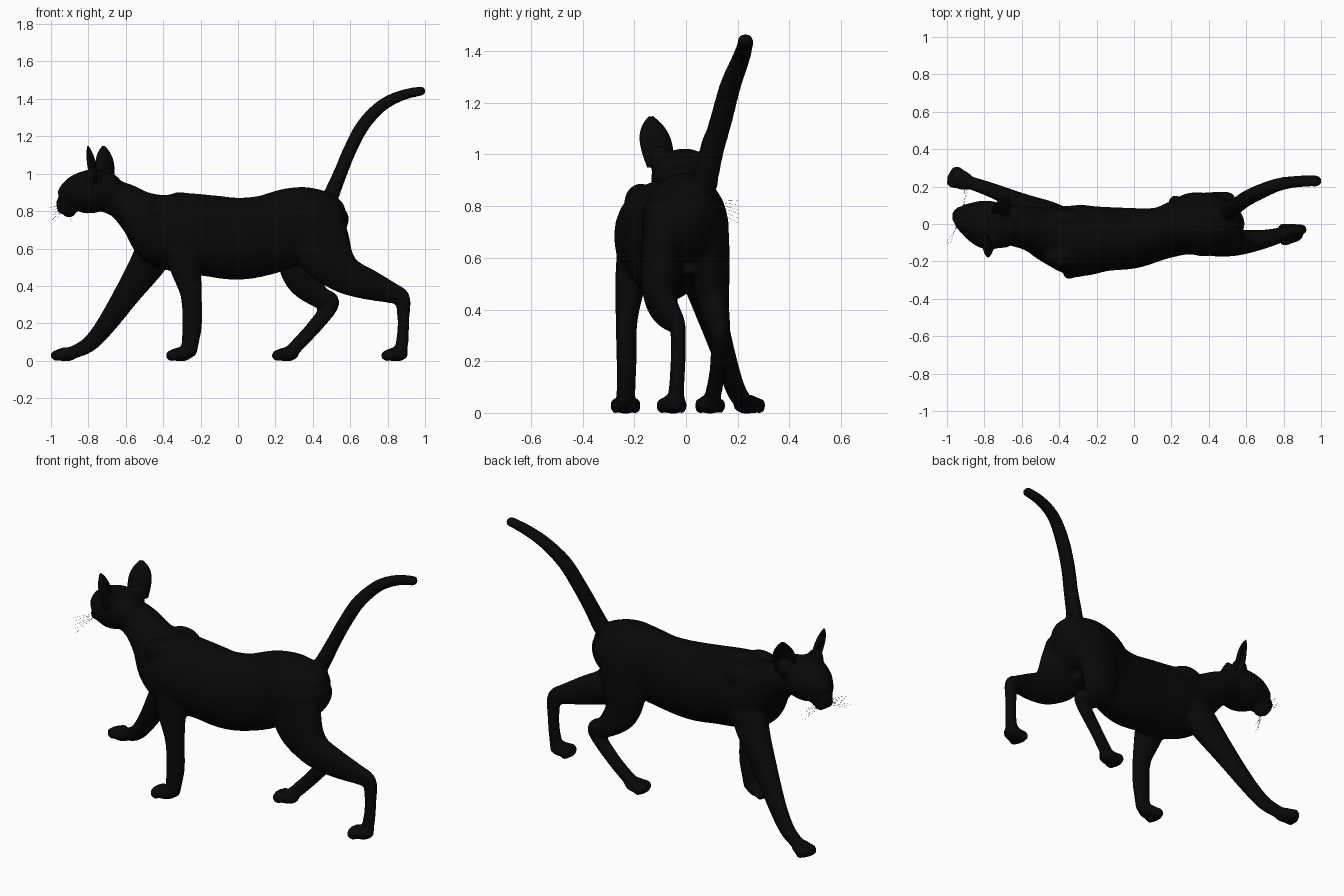
import bpy, bmesh, math
from mathutils import Vector, Matrix

cube = bpy.data.objects.get("Cube")
if cube:
    bpy.data.objects.remove(cube, do_unlink=True)

black = bpy.data.materials.new("black_fur")
black.use_nodes = True
colour = (0.0025, 0.0025, 0.0025, 1)
black.diffuse_color = colour
bsdf = next(n for n in black.node_tree.nodes if n.type == 'BSDF_PRINCIPLED')
bsdf.inputs["Base Color"].default_value = colour

SIDES, STEPS = 24, 5


def spline(pts):
    """Catmull-Rom samples through (x, y, z, side radius, height radius)."""
    p = [pts[0]] + list(pts) + [pts[-1]]
    out = []
    for i in range(1, len(p) - 2):
        for k in range(STEPS):
            t = k / STEPS
            out.append([0.5 * (2 * b + (c - a) * t + (2 * a - 5 * b + 4 * c - d) * t * t
                               + (3 * b - a - 3 * c + d) * t ** 3)
                        for a, b, c, d in zip(*p[i - 1:i + 3])])
    return out + [list(pts[-1])]


def tube(bm, pts):
    """Loft elliptical rings along a path and close it with rounded ends."""
    s = spline(pts)
    pos = [Vector(q[:3]) for q in s]
    n = len(s)
    rings = []
    for i in range(n):
        t = (pos[min(i + 1, n - 1)] - pos[max(i - 1, 0)]).normalized()
        side = Vector((0, 1, 0))
        side = (side - t * side.dot(t)).normalized()
        rings.append((pos[i], t, side, t.cross(side), s[i][3], s[i][4]))

    def dome(ring, sign):
        c, t, a, b, ra, rb = ring
        r = min(ra, rb) * 0.7
        return [(c + t * sign * r * math.sin(k), t, a, b, ra * math.cos(k), rb * math.cos(k))
                for k in (0.45, 0.9, 1.3)]

    rings = dome(rings[0], -1)[::-1] + rings + dome(rings[-1], 1)
    loops = []
    for c, t, a, b, ra, rb in rings:
        loops.append([bm.verts.new(c + a * ra * math.cos(w) + b * rb * math.sin(w))
                      for w in (math.tau * j / SIDES for j in range(SIDES))])
    for u, v in zip(loops, loops[1:]):
        for j in range(SIDES):
            k = (j + 1) % SIDES
            bm.faces.new((u[j], u[k], v[k], v[j]))
    bm.faces.new(loops[0][::-1])
    bm.faces.new(loops[-1])


def blob(bm, centre, size, turn=0):
    m = Matrix.Translation(centre) @ Matrix.Rotation(turn, 4, 'Z') @ Matrix.Diagonal((*size, 1))
    bmesh.ops.create_uvsphere(bm, u_segments=20, v_segments=12, radius=1, matrix=m)


def paw(bm, x, y, turn=0):
    """Flat pad with four toes pointing to -x."""
    blob(bm, (x, y, 0.034), (0.066, 0.053, 0.038), turn)
    for k in (-1.5, -0.5, 0.5, 1.5):
        off = Matrix.Rotation(turn, 3, 'Z') @ Vector((-0.052 + abs(k) * 0.009, k * 0.027, 0))
        blob(bm, Vector((x, y, 0.028)) + off, (0.034, 0.019, 0.031), turn)


def finish(name, bm):
    bmesh.ops.recalc_face_normals(bm, faces=bm.faces)
    me = bpy.data.meshes.new(name)
    bm.to_mesh(me)
    bm.free()
    me.materials.append(black)
    ob = bpy.data.objects.new(name, me)
    bpy.context.collection.objects.link(ob)
    return ob


def apply_and_smooth(ob):
    bpy.ops.object.select_all(action='DESELECT')
    ob.select_set(True)
    bpy.context.view_layer.objects.active = ob
    for m in list(ob.modifiers):
        bpy.ops.object.modifier_apply(modifier=m.name)
    bpy.ops.object.shade_smooth()


bm = bmesh.new()
# Torso and neck
tube(bm, [(-.72, 0, .89, .1, .09), (-.62, -.012, .855, .112, .1), (-.53, -.03, .79, .125, .128),
          (-.42, -.06, .717, .162, .198), (-.3, -.087, .685, .192, .215), (-.15, -.08, .668, .172, .218),
          (0, -.075, .652, .162, .22), (.15, -.048, .673, .14, .213), (.28, -.01, .718, .155, .205),
          (.38, -.005, .728, .168, .2), (.455, 0, .725, .15, .175), (.5, 0, .7, .1, .13)])
# Shoulder blades
for y in (-.175, .02):
    blob(bm, (-.37, y, .81), (.11, .065, .078))
# Head, turned slightly aside
HEAD = Vector((-.765, -.01, 0))
FACE = Vector((-.95, .31, 0))
SIDE = Vector((.31, .95, 0))
UP = Vector((0, 0, 1))
tube(bm, [(*(HEAD + FACE * f + UP * z), ry, rz) for f, z, ry, rz in
          [(-.09, .91, .095, .09), (0, .908, .13, .116), (.08, .892, .115, .11),
           (.13, .868, .085, .092), (.155, .843, .062, .068), (.178, .826, .048, .05)]])
for s in (-1, 1):
    blob(bm, HEAD + FACE * .122 + SIDE * s * .06 + UP * .905, (.024, .024, .02))
    blob(bm, HEAD + FACE * .175 + SIDE * s * .022 + UP * .812, (.032, .032, .028))
blob(bm, HEAD + FACE * .145 + UP * .793, (.036, .036, .028))
# Ear roots
for root in ((-.772, -.1, .98), (-.705, .085, .98)):
    blob(bm, root, (.045, .045, .055))
# Tail
tube(bm, [(.46, .03, .8, .05, .05), (.5, .07, .89, .05, .043), (.55, .1, 1.01, .046, .037),
          (.6, .135, 1.13, .044, .036), (.67, .17, 1.26, .042, .036), (.77, .21, 1.365, .036, .033),
          (.88, .228, 1.42, .032, .029), (.985, .23, 1.443, .03, .025)])
# Front legs: one reaching forward, one standing
tube(bm, [(-.4, .0, .68, .09, .12), (-.47, .05, .54, .075, .1), (-.59, .105, .36, .056, .072),
          (-.71, .16, .185, .042, .053), (-.8, .195, .085, .038, .043), (-.89, .225, .042, .035, .034)])
tube(bm, [(-.31, -.18, .68, .085, .11), (-.28, -.215, .5, .06, .085), (-.25, -.23, .35, .042, .058),
          (-.245, -.23, .2, .039, .054), (-.255, -.232, .1, .037, .047), (-.262, -.233, .045, .038, .042)])
# Hind legs: one stretched back, one stepping under
tube(bm, [(.42, -.08, .74, .085, .15), (.465, -.095, .58, .08, .15), (.565, -.098, .465, .068, .105),
          (.7, -.08, .407, .05, .083), (.82, -.048, .363, .036, .058), (.878, -.032, .332, .031, .044),
          (.884, -.03, .22, .03, .033), (.88, -.035, .12, .03, .033), (.868, -.04, .045, .034, .038)])
tube(bm, [(.37, .08, .74, .085, .13), (.335, .095, .57, .075, .13), (.35, .105, .44, .062, .1),
          (.43, .125, .345, .046, .063), (.495, .132, .32, .04, .047), (.475, .13, .265, .034, .044),
          (.38, .12, .15, .031, .039), (.28, .1, .045, .033, .038)])
# Paws
paw(bm, -.92, .235, -.4)
paw(bm, -.307, -.234)
paw(bm, .845, -.05, .15)
paw(bm, .26, .093)

# Fuse everything into one smooth skin
body = finish("body", bm)
fuse = body.modifiers.new("fuse", 'REMESH')
fuse.mode = 'VOXEL'
fuse.voxel_size = 0.01
soft = body.modifiers.new("soften", 'SMOOTH')
soft.factor = 0.5
soft.iterations = 8
apply_and_smooth(body)


# Ears: cupped shells that open forward and outward
def ear(name, base, tip, angle):
    bm = bmesh.new()
    face = Vector((-math.cos(angle), math.sin(angle), 0))
    across = Vector((face.y, -face.x, 0))
    cols, rows = 12, 12
    grid = []
    for r in range(rows + 1):
        v = r / rows
        w = 0.06 * (1 - v ** 3) * (0.75 + 0.6 * v) + 0.005
        c = Vector(base).lerp(Vector(tip), v)
        row = []
        for k in range(cols + 1):
            u = (2 * k / cols - 1) * 1.35
            row.append(bm.verts.new(c + across * w * math.sin(u)
                                    - face * w * 0.6 * (math.cos(u) - 0.3)))
        grid.append(row)
    for a, b in zip(grid, grid[1:]):
        for k in range(cols):
            bm.faces.new((a[k], a[k + 1], b[k + 1], b[k]))
    ob = finish(name, bm)
    shell = ob.modifiers.new("thickness", 'SOLIDIFY')
    shell.thickness = 0.01
    shell.offset = 0
    apply_and_smooth(ob)


ear("right_ear", (-.775, -.098, .95), (-.805, -.136, 1.145), -.2)
ear("left_ear", (-.705, .08, .95), (-.72, .13, 1.145), .9)

# Whiskers: fine curved hairs fanning from the muzzle
whiskers = bpy.data.curves.new("whiskers", 'CURVE')
whiskers.dimensions = '3D'
whiskers.bevel_depth = 0.0007
whiskers.bevel_resolution = 0
for s in (-1, 1):
    for k in range(6):
        start = HEAD + FACE * (.165 + .006 * (k % 3)) + SIDE * s * .045 + UP * (.822 - .006 * k)
        reach = SIDE * s * .12 + FACE * (.035 - .018 * (k % 3)) + UP * (.01 - .011 * k)
        line = whiskers.splines.new('POLY')
        line.points.add(4)
        for j, p in enumerate(line.points):
            t = j / 4
            p.co = (*(start + reach * t - UP * .012 * t * t), 1)
            p.radius = 1 - 0.7 * t
whiskers.materials.append(black)
bpy.context.collection.objects.link(bpy.data.objects.new("whiskers", whiskers))
